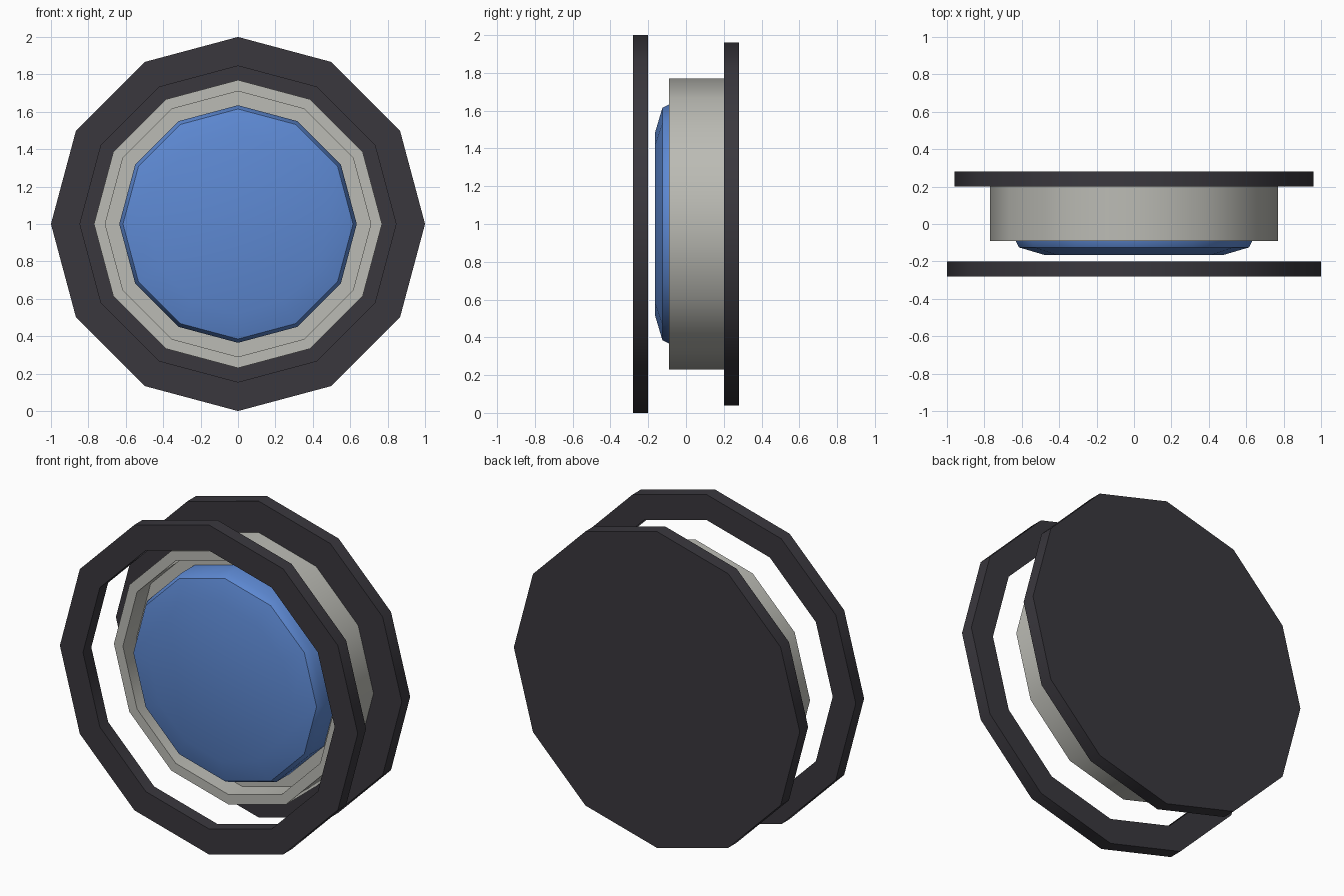
import bpy, bmesh, math

if "Cube" in bpy.data.objects:
    bpy.data.objects.remove(bpy.data.objects["Cube"])

SIDES = 12
CENTER_Z = 1.0


def material(name, color):
    m = bpy.data.materials.new(name)
    m.diffuse_color = (*color, 1.0)
    m.use_nodes = True
    m.node_tree.nodes["Principled BSDF"].inputs["Base Color"].default_value = m.diffuse_color
    return m


dark = material("charcoal", (0.042, 0.039, 0.048))
grey = material("warm grey", (0.50, 0.50, 0.46))
blue = material("blue glass", (0.11, 0.25, 0.65))


def lathe(name, profile, mat, closed=False):
    """Spin (radius, y) points around the front-back axis; radius 0 makes a pole."""
    bm = bmesh.new()
    rings = []
    for r, y in profile:
        if r == 0:
            rings.append([bm.verts.new((0, y, CENTER_Z))] * SIDES)
        else:
            rings.append([bm.verts.new((r * math.cos(a), y, CENTER_Z + r * math.sin(a)))
                          for a in (2 * math.pi * i / SIDES for i in range(SIDES))])
    pairs = list(zip(rings, rings[1:]))
    if closed:
        pairs.append((rings[-1], rings[0]))
    for a, b in pairs:
        for i in range(SIDES):
            j = (i + 1) % SIDES
            bm.faces.new(list(dict.fromkeys((a[i], a[j], b[j], b[i]))))
    bmesh.ops.recalc_face_normals(bm, faces=bm.faces)
    mesh = bpy.data.meshes.new(name)
    bm.to_mesh(mesh)
    bm.free()
    mesh.materials.append(mat)
    obj = bpy.data.objects.new(name, mesh)
    bpy.context.collection.objects.link(obj)
    bpy.ops.object.select_all(action='DESELECT')
    obj.select_set(True)
    bpy.context.view_layer.objects.active = obj
    bpy.ops.object.shade_smooth_by_angle(angle=math.radians(35))
    return obj


# Floating front ring
lathe("front_ring", [(1.0, -0.28), (1.0, -0.20), (0.845, -0.20), (0.845, -0.28)], dark, closed=True)

# Solid back plate
lathe("back_plate", [(0, 0.20), (0.96, 0.20), (0.96, 0.28), (0, 0.28)], dark)

# Cup-shaped housing with a recessed floor
lathe("housing", [(0, 0.04), (0.71, 0.04), (0.71, -0.09), (0.77, -0.09), (0.77, 0.20), (0, 0.20)], grey)

# Domed lens seated in the housing
lathe("lens", [(0, -0.165), (0.48, -0.165), (0.615, -0.125), (0.635, -0.085), (0.635, 0.04), (0, 0.04)], blue)
